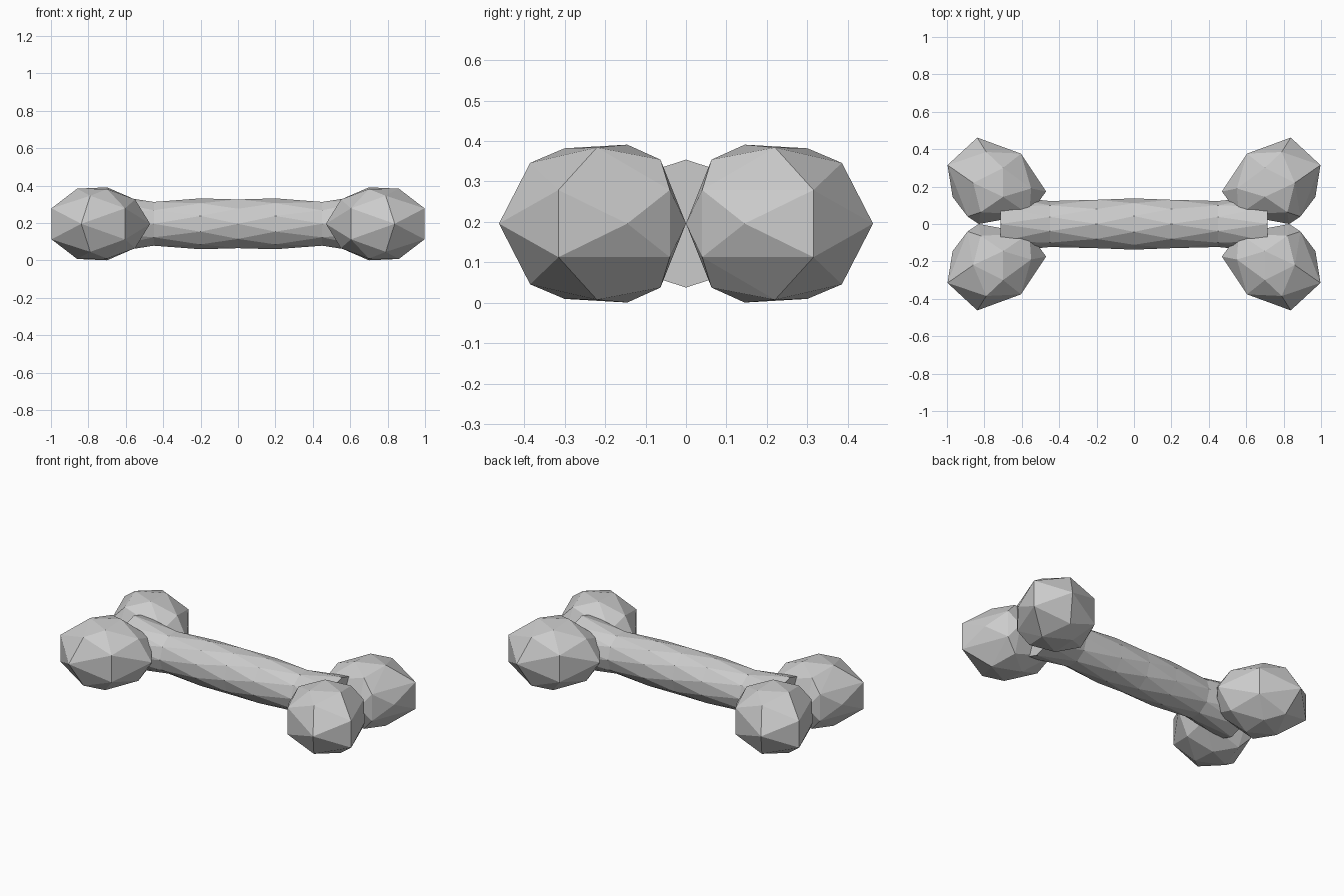
import bpy, bmesh, math

if "Cube" in bpy.data.objects:
    bpy.data.objects.remove(bpy.data.objects["Cube"])

ZC = 0.196   # height of the bone's centre line
SIDES = 10


def finish(name, bm):
    bmesh.ops.recalc_face_normals(bm, faces=bm.faces)
    me = bpy.data.meshes.new(name)
    bm.to_mesh(me)
    bm.free()
    ob = bpy.data.objects.new(name, me)
    bpy.context.collection.objects.link(ob)
    return ob


# Shaft: faceted rings, every other one twisted half a step
half = [(0.0, 0.137), (0.2, 0.136), (0.45, 0.123), (0.715, 0.158)]
stations = [(-x, r, i) for i, (x, r) in reversed(list(enumerate(half))) if i]
stations += [(x, r, i) for i, (x, r) in enumerate(half)]
bm = bmesh.new()
rings = []
for x, r, i in stations:
    twist = 0.5 if i % 2 == 0 else 0.0
    ring = []
    for k in range(SIDES):
        a = 2 * math.pi * (k + twist) / SIDES
        ring.append(bm.verts.new((x, r * math.sin(a), ZC + r * math.cos(a))))
    rings.append((ring, twist))
for (a, ta), (b, tb) in zip(rings, rings[1:]):
    for k in range(SIDES):
        n = (k + 1) % SIDES
        if tb > ta:
            bm.faces.new((a[k], a[n], b[k]))
            bm.faces.new((a[n], b[n], b[k]))
        else:
            bm.faces.new((a[k], a[n], b[n]))
            bm.faces.new((a[k], b[n], b[k]))
bm.faces.new(rings[0][0])
bm.faces.new(rings[-1][0])
finish("shaft", bm)

# Knob: x, y and height above the centre line, mirrored below it
KNOB = [
    (0.47, 0.174, 0), (0.604, 0.376, 0.083), (0.838, 0.462, 0),
    (0.997, 0.315, 0.083), (0.97, 0.145, 0), (0.83, 0.0, 0.0),
    (0.89, 0.04, 0.083), (0.56, 0.05, 0.083),
    (0.70, 0.145, 0.195), (0.86, 0.22, 0.188), (0.70, 0.30, 0.186),
    (0.79, 0.385, 0.15), (0.82, 0.063, 0.158), (0.55, 0.19, 0.13),
]


def knob(name, sx, sy):
    bm = bmesh.new()
    for x, y, h in KNOB:
        for s in ((1, -1) if h else (1,)):
            bm.verts.new((sx * x, sy * y, ZC + s * h))
    bmesh.ops.convex_hull(bm, input=bm.verts[:])
    finish(name, bm)


for sx, side in ((1, "right"), (-1, "left")):
    for sy, face in ((1, "back"), (-1, "front")):
        knob(f"knob_{face}_{side}", sx, sy)
